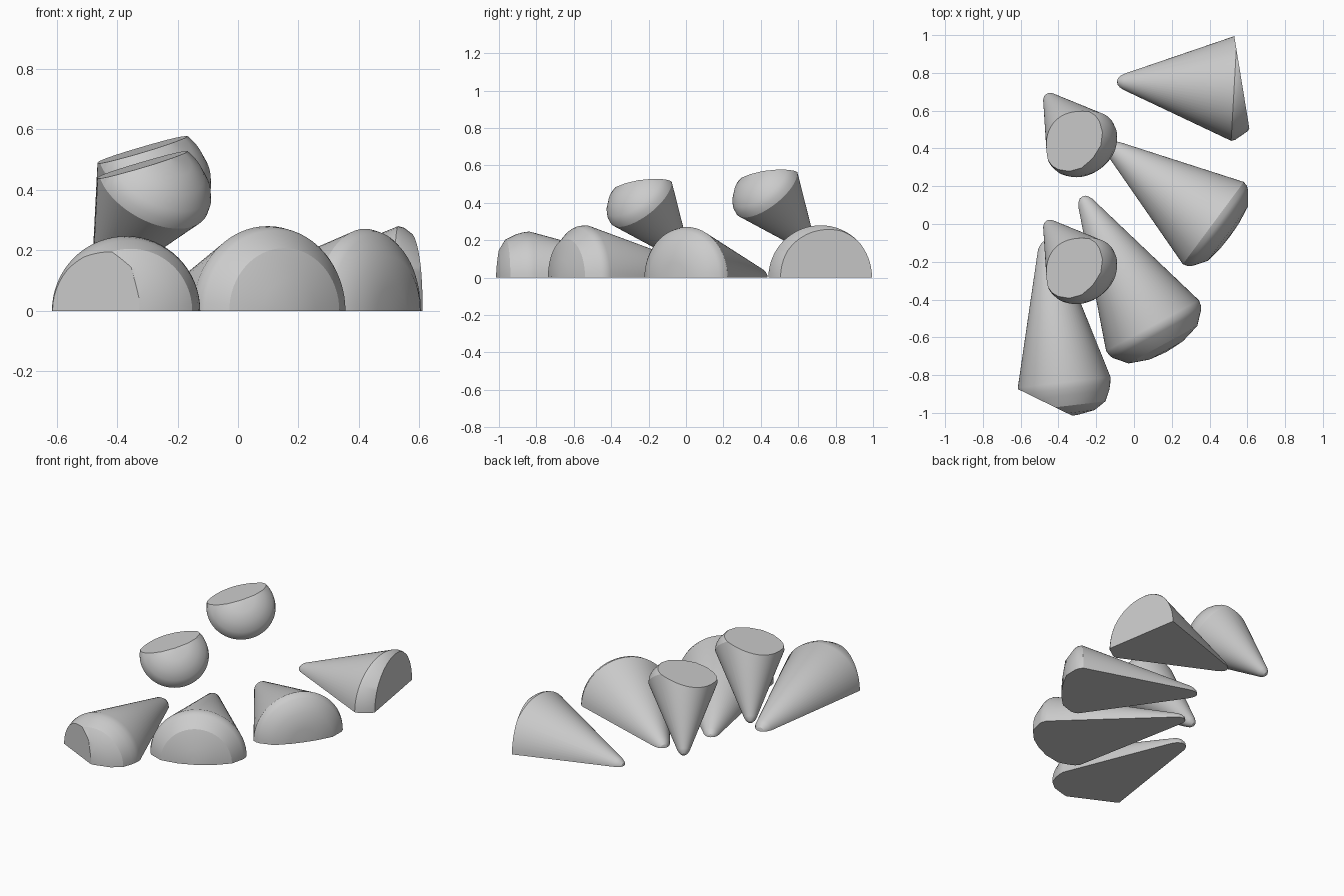
import bpy, bmesh, math
from mathutils import Vector

cube = bpy.data.objects.get("Cube")
if cube:
    bpy.data.objects.remove(cube, do_unlink=True)

# One plain grey for everything
grey = bpy.data.materials.new("plain grey")
grey.use_nodes = True
color = (0.6, 0.6, 0.6, 1)
grey.diffuse_color = color
grey.node_tree.nodes["Principled BSDF"].inputs["Base Color"].default_value = color


def slice_off(bm, point, normal):
    """Remove everything on the normal side of a plane and close the gap."""
    bmesh.ops.bisect_plane(bm, geom=bm.verts[:] + bm.edges[:] + bm.faces[:], dist=1e-5,
                           plane_co=point, plane_no=normal, clear_outer=True)
    bmesh.ops.holes_fill(bm, edges=[e for e in bm.edges if e.is_boundary])


def domed_cone(name, tip, rim, tip_radius, rim_radius, dome, cuts):
    """Lathe a blunt cone from tip to rim centre with a domed end, then slice it."""
    tip, rim = Vector(tip), Vector(rim)
    length = (rim - tip).length
    t = tip_radius
    profile = [(0, 0), (t * 0.12, t * 0.5), (t * 0.5, t * 0.9), (t, t * 1.2), (length, rim_radius)]
    profile += [(length + depth, rim_radius * r) for depth, r in dome]
    bm = bmesh.new()
    verts = [bm.verts.new((r, 0, z)) for z, r in profile]
    edges = [bm.edges.new(pair) for pair in zip(verts, verts[1:])]
    bmesh.ops.spin(bm, geom=verts + edges, cent=(0, 0, 0), axis=(0, 0, 1),
                   angle=math.tau, steps=64, use_duplicate=False)
    bmesh.ops.remove_doubles(bm, verts=bm.verts, dist=1e-5)
    turn = (rim - tip).to_track_quat('Z', 'Y').to_matrix().to_4x4()
    bmesh.ops.transform(bm, matrix=turn, verts=bm.verts)
    bmesh.ops.translate(bm, vec=tip, verts=bm.verts)
    for point, normal in cuts:
        slice_off(bm, point, normal)
    bmesh.ops.recalc_face_normals(bm, faces=bm.faces)
    mesh = bpy.data.meshes.new(name)
    bm.to_mesh(mesh)
    bm.free()
    mesh.materials.append(grey)
    obj = bpy.data.objects.new(name, mesh)
    bpy.context.collection.objects.link(obj)
    bpy.ops.object.select_all(action='DESELECT')
    obj.select_set(True)
    bpy.context.view_layer.objects.active = obj
    bpy.ops.object.shade_smooth_by_angle(angle=math.radians(28))
    return obj


ground = ((0, 0, 0), (0, 0, -1))

# Half cones lying on the ground
domed_cone("back_half_cone", (-0.09, 0.755, 0), (0.53, 0.72, 0), 0.035, 0.28,
           [(0.02, 0.98), (0.085, 0.8), (0.1, 0.7), (0.1, 0)],
           [ground, ((0.57, 0.755, 0), (0.49, 0.08, 0))])
domed_cone("middle_half_cone", (-0.14, 0.42, 0), (0.42, 0.005, 0), 0.04, 0.271,
           [(0.025, 0.975), (0.045, 0.92), (0.095, 0.66), (0.11, 0.3), (0.113, 0)], [ground])
domed_cone("front_half_cone", (-0.275, 0.145, 0), (0.098, -0.538, 0), 0.035, 0.28,
           [(0.03, 0.985), (0.05, 0.95), (0.115, 0.74), (0.15, 0.36), (0.158, 0)], [ground])
domed_cone("front_right_half_cone", (-0.46, -0.085, 0), (-0.37, -0.838, 0), 0.045, 0.247,
           [(0.035, 0.98), (0.07, 0.94), (0.126, 0.83), (0.165, 0.58), (0.18, 0.2), (0.181, 0)],
           [ground, ((-0.48, -0.94, 0), (-0.44, -0.9, 0))])

# Matching raised cones with a sliced top
for name, shift in (("raised_cone_back", Vector((0, 0, 0))),
                    ("raised_cone_front", Vector((0, -0.672, -0.05)))):
    domed_cone(name, Vector((-0.46, 0.68, 0.14)) + shift, Vector((-0.28, 0.43, 0.46)) + shift,
               0.03, 0.2,
               [(0.03, 0.98), (0.06, 0.9), (0.1, 0.7), (0.13, 0.4), (0.14, 0)],
               [(Vector((-0.2, 0.59, 0.575)) + shift, (-0.27, -0.06, 0.96))])
